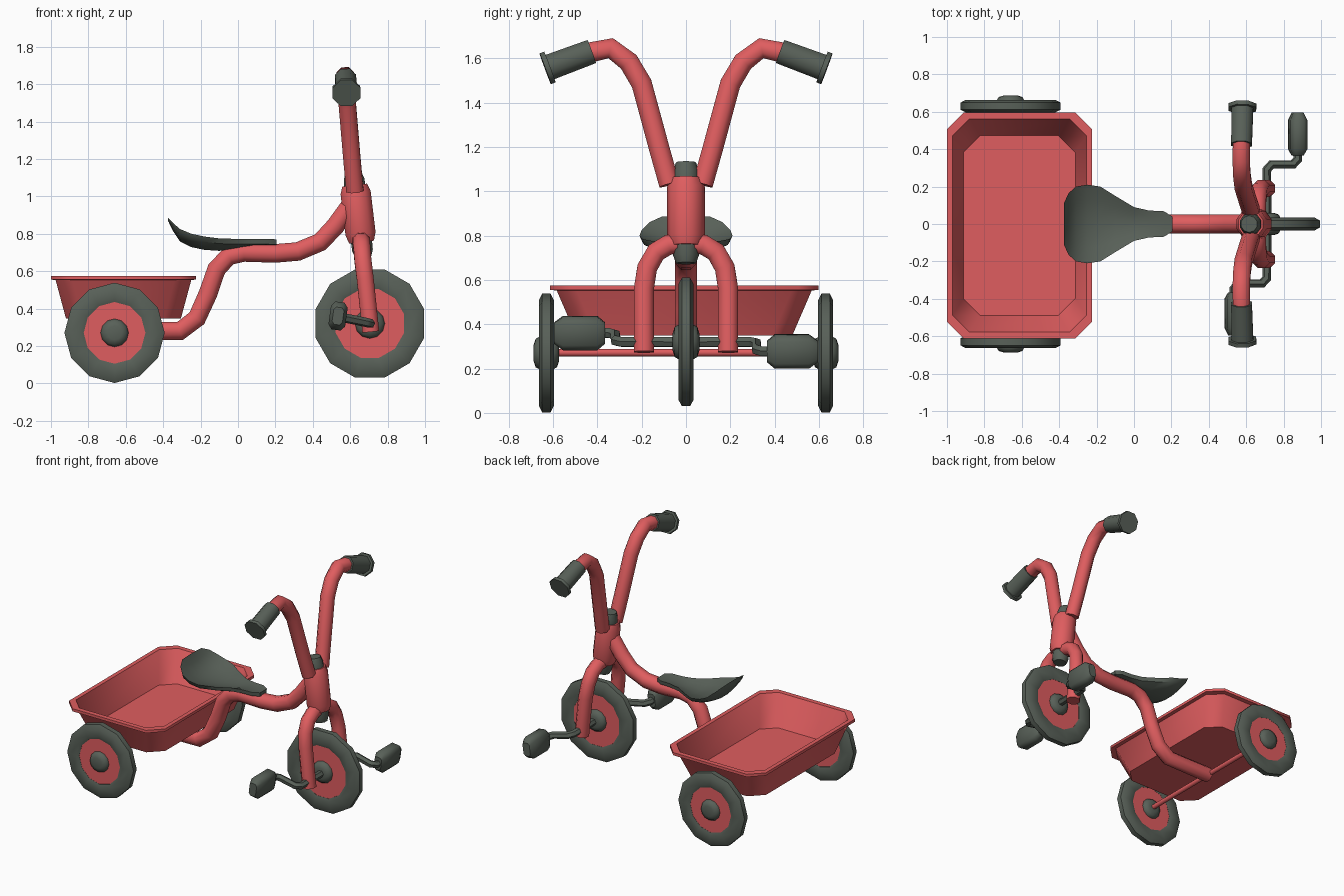
import bpy, bmesh, math
from mathutils import Vector

if "Cube" in bpy.data.objects:
    bpy.data.objects.remove(bpy.data.objects["Cube"])


def material(name, rgb):
    m = bpy.data.materials.new(name)
    m.diffuse_color = (*rgb, 1)
    m.use_nodes = True
    m.node_tree.nodes["Principled BSDF"].inputs["Base Color"].default_value = m.diffuse_color
    return m


RED = material("coral red", (0.74, 0.11, 0.115))
DARK = material("dark grey green", (0.098, 0.118, 0.098))


def loft(name, rings, mat, closed=False):
    """Skin a list of rings; cap the ends, or join last to first."""
    bm = bmesh.new()
    vs = [[bm.verts.new(p) for p in r] for r in rings]
    n = len(vs[0])
    pairs = list(zip(vs, vs[1:])) + ([(vs[-1], vs[0])] if closed else [])
    for a, b in pairs:
        for i in range(n):
            j = (i + 1) % n
            bm.faces.new((a[i], a[j], b[j], b[i]))
    if not closed:
        bm.faces.new(vs[0])
        bm.faces.new(vs[-1])
    bmesh.ops.recalc_face_normals(bm, faces=bm.faces)
    me = bpy.data.meshes.new(name)
    bm.to_mesh(me)
    bm.free()
    me.materials.append(mat)
    ob = bpy.data.objects.new(name, me)
    bpy.context.collection.objects.link(ob)
    return ob


def tube(name, pts, radius, mat, sides=8, ref=(1, 0, 0)):
    """Sweep a circle along a path; radius may be one value or a list."""
    pts = [Vector(p) for p in pts]
    rad = radius if isinstance(radius, list) else [radius] * len(pts)
    rings = []
    for i, p in enumerate(pts):
        d0 = (p - pts[max(i - 1, 0)]).normalized()
        d1 = (pts[min(i + 1, len(pts) - 1)] - p).normalized()
        t = (d0 + d1).normalized()
        u = Vector(ref)
        u = (u - t * u.dot(t)).normalized()
        v = t.cross(u)
        rings.append([p + (u * math.cos(a) + v * math.sin(a)) * rad[i]
                      for a in (math.tau * (k + .5) / sides for k in range(sides))])
    return loft(name, rings, mat)


def lathe_y(name, centre, profile, mat, sides=12, turn=0.0, closed=False):
    """Turn (radius, y) points around a y axis."""
    cx, cy, cz = centre
    rings = [[(cx + r * math.cos(a), cy + y, cz + r * math.sin(a))
              for a in (math.tau * k / sides + turn for k in range(sides))]
             for r, y in profile]
    return loft(name, rings, mat, closed)


def wheel(name, centre, r, rim, hub, hub_w, turn):
    w = 0.034
    lathe_y(name + "_tyre", centre,
            [(rim, -w * .8), (rim + .02, -w), (r - .03, -w), (r, -w * .55),
             (r, w * .55), (r - .03, w), (rim + .02, w), (rim, w * .8)],
            DARK, 12, turn, closed=True)
    lathe_y(name + "_disc", centre, [(rim + .01, -.026), (rim + .01, .026)], RED, 12, turn)
    lathe_y(name + "_hub", centre,
            [(hub * .5, -hub_w), (hub * .85, -hub_w * .85), (hub, -hub_w * .5),
             (hub, hub_w * .5), (hub * .85, hub_w * .85), (hub * .5, hub_w)], DARK, 12)


# wheels and rear axle
for s, side in ((-1, "right"), (1, "left")):
    wheel("rear_wheel_" + side, (-.66, s * .63, .27), .268, .165, .075, .057, 0)
wheel("front_wheel", (.705, 0, .32), .30, .19, .08, .06, math.pi / 12)
tube("rear_axle", [(-.66, -.6, .272), (-.66, .6, .272)], .018, RED)

# main frame tube from axle to head
tube("frame_tube", [(-.67, 0, .278), (-.31, 0, .28), (-.22, 0, .348), (-.16, 0, .48),
                    (-.115, 0, .61), (-.05, 0, .68), (.03, 0, .70), (.2, 0, .695),
                    (.32, 0, .705), (.44, 0, .755), (.52, 0, .84), (.60, 0, .95)],
     .054, RED, ref=(0, 1, 0))

# steering head with dark collars
axis = lambda z: (.66 - (z - .76) * .12, 0, z)
tube("head_tube", [axis(z) for z in (.755, .80, 1.02, 1.06)],
     [.07, .085, .085, .07], RED, 10)
tube("steering_post", [axis(z) for z in (.675, .71, .77, 1.05, 1.09, 1.13)],
     [.045, .058, .06, .06, .058, .045], DARK, 10)

for s, side in ((-1, "right"), (1, "left")):
    # fork leg
    tube("fork_leg_" + side,
         [(.657, s * .03, .765), (.66, s * .08, .758), (.662, s * .135, .725),
          (.668, s * .175, .655), (.68, s * .19, .56), (.71, s * .19, .275)], .049, RED)
    # handlebar and grip
    tube("handlebar_" + side,
         [(.625, s * .075, 1.03), (.61, s * .12, 1.19), (.585, s * .2, 1.485),
          (.577, s * .258, 1.583), (.573, s * .34, 1.645), (.575, s * .45, 1.622)],
         .05, RED)
    a, b = Vector((.575, s * .425, 1.63)), Vector((.58, s * .635, 1.552))
    tube("grip_" + side, [a, a.lerp(b, .9), a.lerp(b, .9), b],
         [.06, .063, .08, .08], DARK)
    # crank arm, folded forward on one side and backward on the other
    px, pz = (.875, .277) if s > 0 else (.535, .36)
    tube("crank_" + side,
         [(.71, 0, .32), (.71, s * .29, .32), (.71 + s * .025, s * .318, .32 - s * .006),
          (px - s * .025, s * .318, pz + s * .008), (px, s * .345, pz), (px, s * .42, pz)],
         .025, DARK, 6, ref=(0, .3, 1))
    # pedal: flattened block with chamfered ends
    tilt = math.radians(8)
    rings = []
    for y, k in ((.365, .62), (.40, 1), (.555, 1), (.595, .62)):
        ring = []
        for ux, uz in ((-.045, -.05), (-.025, -.075), (.025, -.075), (.045, -.05),
                       (.045, .05), (.025, .075), (-.025, .075), (-.045, .05)):
            ux, uz = ux * k, uz * k
            ring.append((px + ux * math.cos(tilt) + uz * math.sin(tilt), s * y,
                         pz - ux * math.sin(tilt) + uz * math.cos(tilt)))
        rings.append(ring)
    loft("pedal_" + side, rings, DARK)


# open tray with chamfered corners and a rolled lip
def octagon(ix, iy, z, c=.09):
    x0, x1, y0, y1 = -1 + ix, -.225 - ix, -.613 + iy, .597 - iy
    return [(x0 + c, y0, z), (x1 - c, y0, z), (x1, y0 + c, z), (x1, y1 - c, z),
            (x1 - c, y1, z), (x0 + c, y1, z), (x0, y1 - c, z), (x0, y0 + c, z)]


loft("tray", [octagon(.08, .118, .348), octagon(.025, .03, .552), octagon(0, 0, .555),
              octagon(0, 0, .575), octagon(.03, .035, .575), octagon(.088, .125, .365)], RED)

# saddle: x, half width, centre height, edge height
stations = [(-.375, .11, .888, .885), (-.35, .165, .832, .86), (-.31, .20, .785, .825),
            (-.25, .21, .755, .80), (-.18, .20, .74, .785), (-.10, .15, .735, .775),
            (0, .09, .748, .772), (.08, .072, .765, .772), (.16, .068, .768, .772),
            (.205, .04, .768, .77)]
rings = []
for x, w, zc, ze in stations:
    top = [(x, w * t, zc + (ze - zc) * t * t) for t in (-1, -.6, -.2, .2, .6, 1)]
    low = [(x, y * .94, z - (.028 if x > -.34 else .015)) for x, y, z in reversed(top)]
    rings.append(top + low)
loft("seat", rings, DARK)

# smooth shading, keeping hard edges
bpy.ops.object.select_all(action='SELECT')
bpy.context.view_layer.objects.active = bpy.data.objects["seat"]
bpy.ops.object.shade_smooth_by_angle(angle=math.radians(48))
